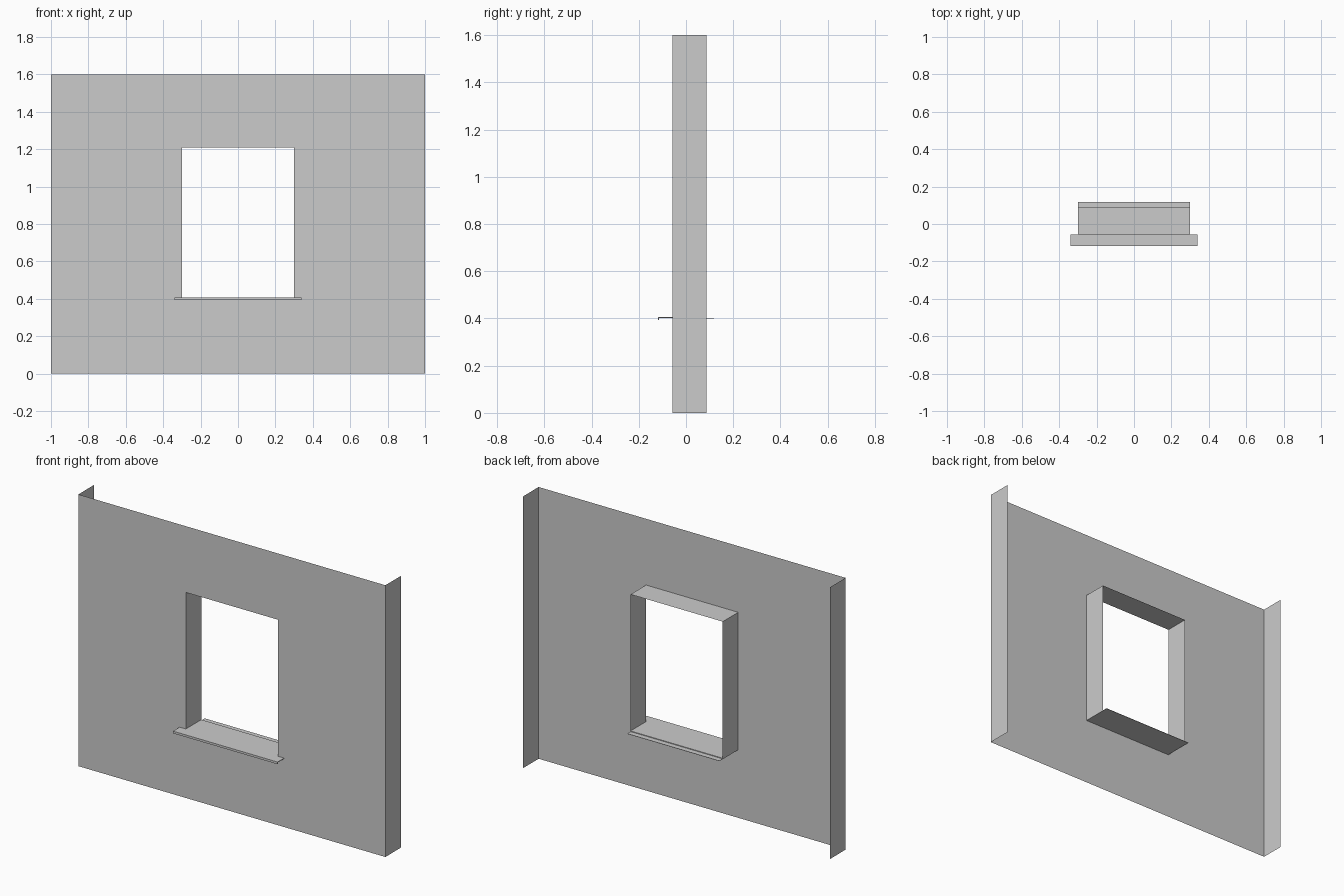
import bpy

if "Cube" in bpy.data.objects:
    bpy.data.objects.remove(bpy.data.objects["Cube"])

W, H = 1.0, 1.6              # half wall width, wall height
HW, Z0, Z1 = 0.30, 0.40, 1.21  # window half width, bottom, top
YF, YB = -0.057, 0.087       # wall front plane, back of the returns
YE = 0.118                   # front and back limit of the sill


def mesh_object(name, verts, faces):
    me = bpy.data.meshes.new(name)
    me.from_pydata(verts, [], faces)
    me.update()
    ob = bpy.data.objects.new(name, me)
    bpy.context.collection.objects.link(ob)
    return ob


def prism(name, profile, half_width):
    """Extrude a closed (y, z) profile along x."""
    n = len(profile)
    verts = [(x, y, z) for x in (-half_width, half_width) for y, z in profile]
    faces = [tuple(reversed(range(n))), tuple(range(n, 2 * n))]
    faces += [(i, (i + 1) % n, n + (i + 1) % n, n + i) for i in range(n)]
    return mesh_object(name, verts, faces)


# Wall sheet: front face as a ring around the opening
outer = [(-W, 0), (W, 0), (W, H), (-W, H)]
inner = [(-HW, Z0), (HW, Z0), (HW, Z1), (-HW, Z1)]
ring = [(x, YF, z) for x, z in outer + inner]
mesh_object("wall_front", ring,
            [(i, (i + 1) % 4, 4 + (i + 1) % 4, 4 + i) for i in range(4)])

# Side returns at both ends of the wall
for side, x in (("left", -W), ("right", W)):
    mesh_object("wall_return_" + side,
                [(x, YF, 0), (x, YB, 0), (x, YB, H), (x, YF, H)],
                [(0, 1, 2, 3) if x > 0 else (3, 2, 1, 0)])

# Window reveal: jambs and head
path = [(-HW, Z0), (-HW, Z1), (HW, Z1), (HW, Z0)]
mesh_object("window_reveal", [(x, y, z) for y in (YF, YB) for x, z in path],
            [(i, i + 1, i + 5, i + 4) for i in range(3)])

# Sill: wide nose with drip lip, board in the opening, thin rear strip
T = 0.004
top = 0.406
prism("sill_nose", [(-YE, 0.393), (-YE + T, 0.393), (-YE + T, top - T),
                    (YF, top - T), (YF, top), (-YE, top)], 0.34)
prism("sill_board", [(YF, top - T), (YB, top - T), (YB, top), (YF, top)], HW)
prism("sill_rear_strip", [(YB, 0.400), (YE, 0.400), (YE, 0.402), (YB, 0.402)], HW)
